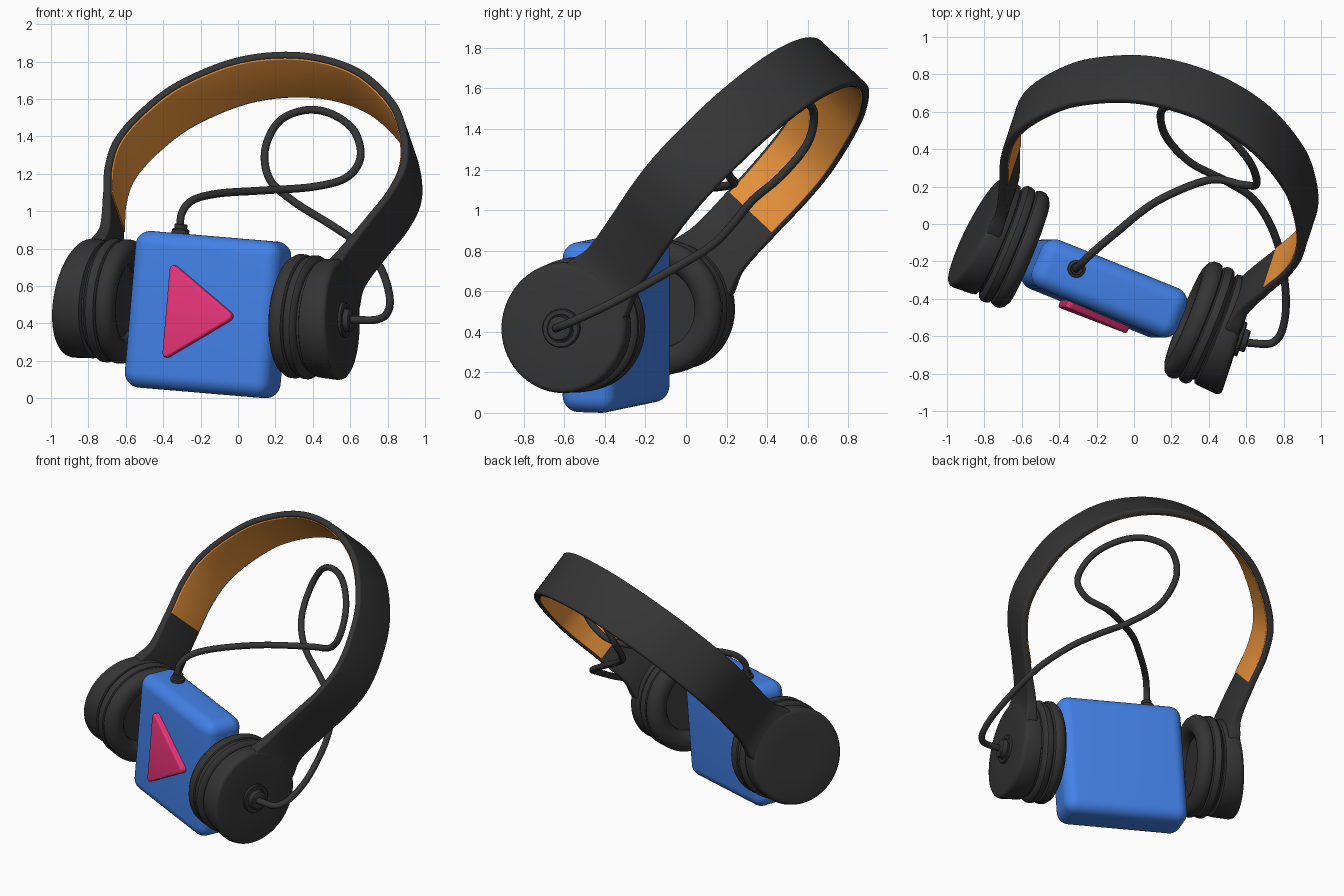
import bpy, bmesh, math
from mathutils import Matrix, Vector

if "Cube" in bpy.data.objects:
    bpy.data.objects.remove(bpy.data.objects["Cube"])

# shared frames: the player box, and the headphones leaning back around its x axis
X = Vector((.925, -.375, -.078)).normalized()
UP = Vector((.084, 0, .997))
UP = (UP - X * UP.dot(X)).normalized()
Y = UP.cross(X)
ROT = Matrix((X, Y, UP)).transposed().to_4x4()
BOX = Matrix.Translation((-.16, -.345, .447)) @ ROT
PHONES = Matrix.Translation((-.145, -.325, .478)) @ ROT @ Matrix.Rotation(math.radians(-40.3), 4, 'X')


def material(name, rgb):
    m = bpy.data.materials.new(name)
    m.diffuse_color = (*rgb, 1)
    m.use_nodes = True
    m.node_tree.nodes["Principled BSDF"].inputs["Base Color"].default_value = m.diffuse_color
    return m


DARK = material("charcoal", (.035, .035, .035))
ORANGE = material("orange", (.83, .3, .045))
BLUE = material("blue", (.055, .22, .8))
PINK = material("pink", (.8, .035, .19))


def finish(name, bm, mat, frame, angle=35):
    bmesh.ops.recalc_face_normals(bm, faces=bm.faces)
    me = bpy.data.meshes.new(name)
    bm.to_mesh(me)
    bm.free()
    ob = bpy.data.objects.new(name, me)
    bpy.context.collection.objects.link(ob)
    ob.matrix_world = frame
    me.materials.append(mat)
    bpy.ops.object.select_all(action='DESELECT')
    ob.select_set(True)
    bpy.context.view_layer.objects.active = ob
    bpy.ops.object.shade_smooth_by_angle(angle=math.radians(angle))
    return ob


def loft(name, rings, mat, frame):
    """Skin closed rings of points and cap both ends."""
    bm = bmesh.new()
    vs = [[bm.verts.new(p) for p in r] for r in rings]
    n = len(rings[0])
    for a, b in zip(vs, vs[1:]):
        for i in range(n):
            bm.faces.new((a[i], a[(i + 1) % n], b[(i + 1) % n], b[i]))
    bm.faces.new(vs[0])
    bm.faces.new(vs[-1])
    return finish(name, bm, mat, frame)


def lathe(name, profile, side, mat, frame, n=64):
    """Profile of (distance along x, radius, wedge tilt) turned around x."""
    rings = []
    for a, r, tilt in profile:
        ring = []
        for i in range(n):
            t = math.tau * i / n
            w, v = r * math.cos(t), r * math.sin(t)
            ring.append((side * (a - .12 * tilt * v), w, v))
        rings.append(ring)
    return loft(name, rings, mat, frame)


def catmull(pts, steps):
    pts = [Vector(p) for p in pts]
    pts = [2 * pts[0] - pts[1]] + pts + [2 * pts[-1] - pts[-2]]
    out = []
    for p0, p1, p2, p3 in zip(pts, pts[1:], pts[2:], pts[3:]):
        for k in range(steps):
            t = k / steps
            out.append(.5 * (2 * p1 + (p2 - p0) * t + (2 * p0 - 5 * p1 + 4 * p2 - p3) * t * t
                             + (3 * p1 - p0 - 3 * p2 + p3) * t ** 3))
    return out + [pts[-2]]


# player body
bm = bmesh.new()
bmesh.ops.create_cube(bm, size=1)
bmesh.ops.scale(bm, vec=(.84, .28, .84), verts=bm.verts)
bmesh.ops.bevel(bm, geom=bm.edges[:], offset=.08, segments=8, profile=.5, affect='EDGES')
finish("player_body", bm, BLUE, BOX, 60)

# raised triangle button
bm = bmesh.new()
tri = [(-.175, .265), (-.175, -.265), (.225, 0)]
face = bm.faces.new([bm.verts.new((x, -.12, z)) for x, z in tri])
new = bmesh.ops.extrude_face_region(bm, geom=[face])["geom"]
bmesh.ops.translate(bm, vec=(0, -.058, 0), verts=[g for g in new if isinstance(g, bmesh.types.BMVert)])
upright = [e for e in bm.edges if abs(e.verts[0].co.y - e.verts[1].co.y) > .01]
bmesh.ops.bevel(bm, geom=upright, offset=.045, segments=6, profile=.5, affect='EDGES')
rim = [e for e in bm.edges if all(v.co.y < -.17 for v in e.verts)]
bmesh.ops.bevel(bm, geom=rim, offset=.012, segments=3, profile=.5, affect='EDGES')
finish("play_button", bm, PINK, BOX)

# ear cups, mirrored
PAD = [(.515, .002, 0), (.515, .195, 0), (.485, .20, 0), (.46, .22, 0), (.448, .25, 0), (.45, .285, 0),
       (.465, .315, 0), (.49, .332, 0), (.515, .333, 0), (.535, .324, 0), (.543, .31, 0), (.55, .323, 0),
       (.57, .332, 0), (.59, .332, 0), (.607, .32, 0), (.615, .30, 0), (.615, .002, 0)]
SHELL = [(.60, .002, 0), (.60, .295, 0), (.625, .295, .1), (.632, .312, .15), (.65, .317, .3), (.735, .322, 1),
         (.752, .317, 1), (.761, .307, 1), (.764, .295, 1), (.765, .15, 1), (.765, .002, 1)]
for side, tag in ((-1, "left"), (1, "right")):
    lathe(f"ear_pad_{tag}", PAD, side, DARK, PHONES)
    lathe(f"cup_shell_{tag}", SHELL, side, DARK, PHONES)

# headband path: across, up, half width, thickness
half = [(.735, .1, .2, .08), (.73, .25, .2, .08), (.73, .38, .165, .06), (.785, .6, .163, .045),
        (.84, .8, .166, .042), (.848, 1.0, .168, .042), (.77, 1.22, .168, .042),
        (.62, 1.44, .168, .042), (.34, 1.64, .168, .042)]
path = catmull(half + [(0, 1.71, .168, .042)] + [(-a, v, w, t) for a, v, w, t in reversed(half)], 8)


def band_rings(samples, lining):
    rings = []
    for i, s in enumerate(samples):
        d = samples[min(i + 1, len(samples) - 1)] - samples[max(i - 1, 0)]
        nrm = Vector((d[1], -d[0])).normalized()
        w, outer, inner, r = s[2], 0, -s[3], .014
        if lining:
            w, outer, inner, r = w - .014, -s[3] + .012, -s[3] - .007, .006
        ring = []
        for sw, depth, sn in ((1, outer, -1), (1, inner, 1), (-1, inner, 1), (-1, outer, -1)):
            arc = [(math.sin(t * math.pi / 8), math.cos(t * math.pi / 8)) for t in range(5)]
            if (sw > 0) == (sn > 0):
                arc.reverse()
            for cw, cn in arc:
                y = sw * (w - r + r * cw)
                k = depth + sn * r * (1 - cn)
                ring.append((s[0] + nrm.x * k, y, s[1] + nrm.y * k))
        rings.append(ring)
    return rings


for s in path:
    s.freeze()
# outward normal must point away from the arch centre
if (path[1] - path[0])[1] > 0 and path[0][0] < 0:
    path.reverse()
loft("headband", band_rings(path, False), DARK, PHONES)
loft("headband_lining", band_rings([s for s in path if s[1] > .6], True), ORANGE, PHONES)

# cable socket on the right cup and plug collar on the player
lathe("cup_socket", [(.74, .002, 1), (.74, .095, 1), (.779, .095, 1), (.784, .09, 1), (.784, .07, 1), (.778, .067, 1),
                     (.778, .062, 1), (.81, .06, 1), (.815, .053, 1), (.815, .002, 1)], 1, DARK, PHONES, 40)
collar = Matrix.Translation((-.31, -.24, .86)) @ ROT @ Matrix.Rotation(math.radians(-90), 4, 'Y')
lathe("plug_collar", [(0, .002, 0), (0, .047, 0), (.04, .047, 0), (.045, .042, 0), (.047, .034, 0),
                      (.068, .034, 0), (.072, .03, 0), (.072, .002, 0)], 1, DARK, collar, 32)

# looping cable
cable = [(-.31, -.24, .9), (-.30, -.23, .99), (-.24, -.17, 1.06), (-.1, -.05, 1.095), (.12, .12, 1.11),
         (.4, .235, 1.13), (.58, .21, 1.18), (.655, .215, 1.29), (.62, .33, 1.43), (.5, .47, 1.52),
         (.36, .57, 1.54), (.22, .63, 1.48), (.145, .6, 1.33), (.17, .47, 1.17), (.3, .33, 1.05),
         (.5, .225, .925), (.65, .12, .82), (.76, -.08, .7), (.81, -.35, .55), (.8, -.54, .46),
         (.74, -.635, .42), (.6, -.635, .42)]
cu = bpy.data.curves.new("cable", 'CURVE')
cu.dimensions = '3D'
cu.bevel_depth = .021
cu.bevel_resolution = 4
cu.use_fill_caps = True
pts = catmull(cable, 8)
sp = cu.splines.new('POLY')
sp.points.add(len(pts) - 1)
for p, co in zip(sp.points, pts):
    p.co = (*co, 1)
sp.use_smooth = True
cu.materials.append(DARK)
bpy.context.collection.objects.link(bpy.data.objects.new("cable", cu))
